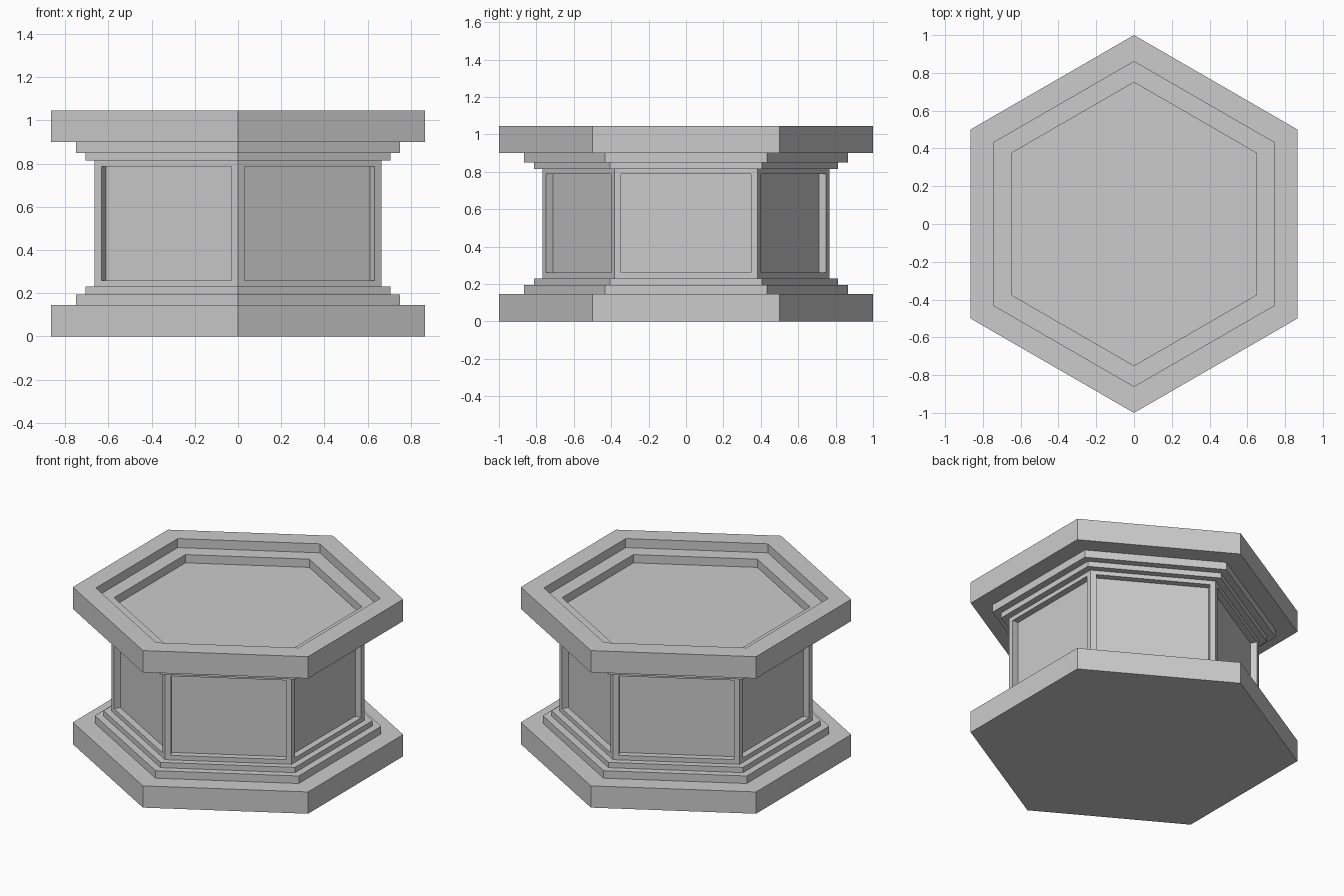
import bpy, bmesh, math

if "Cube" in bpy.data.objects:
    bpy.data.objects.remove(bpy.data.objects["Cube"])

# Profile of the pedestal: (corner radius, height), from bottom to inside of the top dish
PROFILE = [
    (1.0, 0), (1.0, 0.145),                # base slab
    (0.867, 0.145), (0.867, 0.195),        # lower mouldings
    (0.814, 0.195), (0.814, 0.23),
    (0.766, 0.23), (0.766, 0.815),         # panelled body
    (0.814, 0.815), (0.814, 0.85),         # upper mouldings
    (0.867, 0.85), (0.867, 0.9),
    (1.0, 0.9), (1.0, 1.045),              # top slab
    (0.86, 1.045), (0.86, 0.985),          # stepped recess
    (0.75, 0.985), (0.75, 0.93),
]
BODY = 6          # index of the body's lower ring
PANEL_Z = (0.26, 0.787)
SIDES = 6

bm = bmesh.new()


def ring(radius, z):
    angles = [math.pi / 2 + math.tau * i / SIDES for i in range(SIDES)]
    return [bm.verts.new((radius * math.cos(a), radius * math.sin(a), z)) for a in angles]


# Hexagonal shell
rings = [ring(r, z) for r, z in PROFILE]
bm.faces.new(rings[0][::-1])
bm.faces.new(rings[-1])
body_faces = []
for k, (low, high) in enumerate(zip(rings, rings[1:])):
    for i in range(SIDES):
        j = (i + 1) % SIDES
        face = bm.faces.new((low[i], low[j], high[j], high[i]))
        if k == BODY:
            body_faces.append(face)
bm.normal_update()

# Sunken panel on each side of the body
bmesh.ops.inset_individual(bm, faces=body_faces, thickness=0.05)
for face in body_faces:
    for v in face.verts:
        v.co.z = PANEL_Z[0] if v.co.z < 0.5 else PANEL_Z[1]
bm.normal_update()
bmesh.ops.inset_individual(bm, faces=body_faces, thickness=0, depth=-0.042)
bm.normal_update()

mesh = bpy.data.meshes.new("hexagonal_pedestal")
bm.to_mesh(mesh)
bm.free()
pedestal = bpy.data.objects.new("hexagonal_pedestal", mesh)
bpy.context.collection.objects.link(pedestal)
